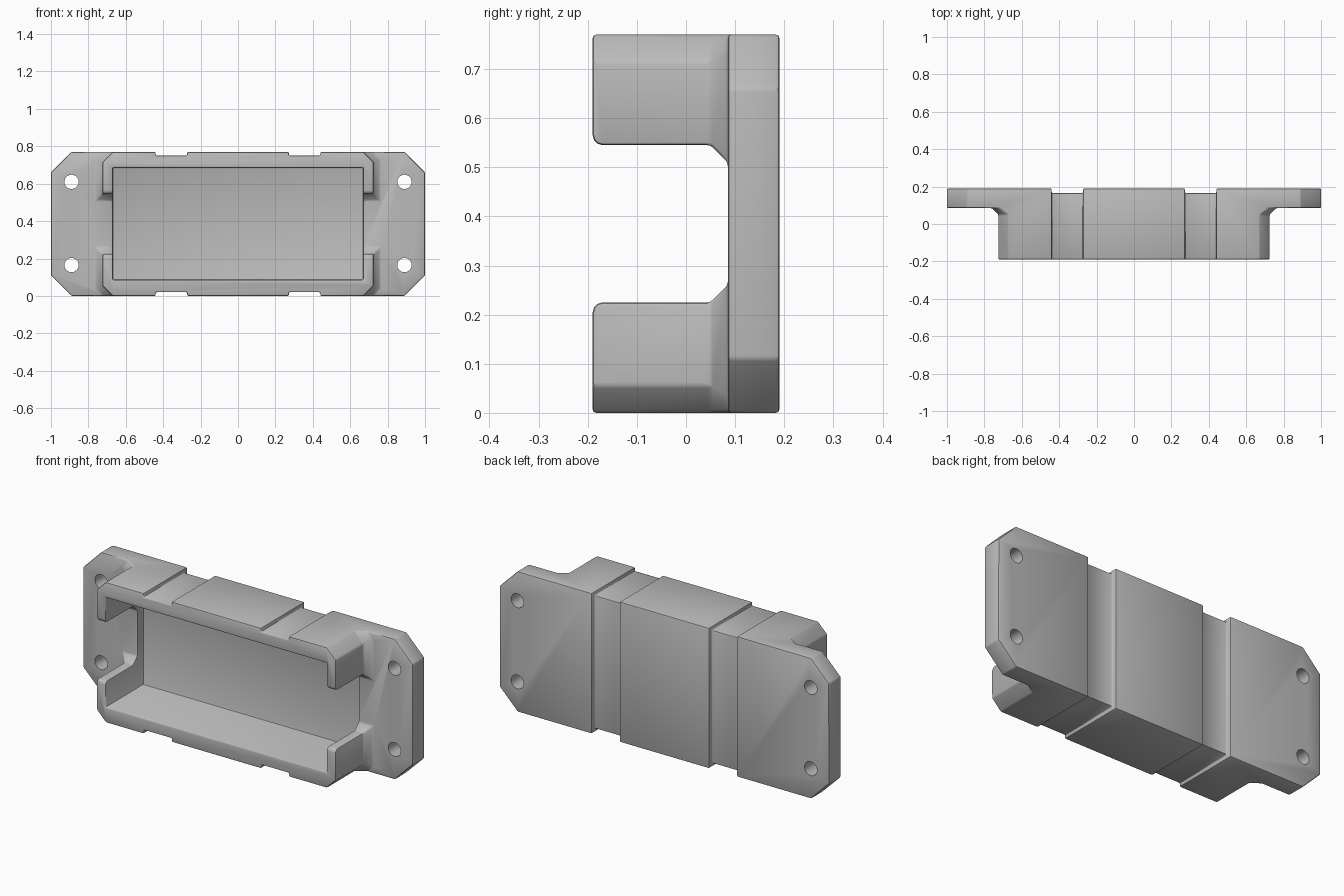
import bpy, bmesh, math
from mathutils import Vector

cube = bpy.data.objects.get("Cube")
if cube:
    bpy.data.objects.remove(cube)

H = 0.77           # overall height
BACK = 0.19        # back face
FACE = 0.085       # front face of the mounting plate

grey = bpy.data.materials.new("light_grey")
grey.use_nodes = True
GREY = (0.5, 0.5, 0.5, 1)
grey.diffuse_color = GREY
grey.node_tree.nodes["Principled BSDF"].inputs["Base Color"].default_value = GREY


def loft(name, rings):
    """Skin a solid through rings of equal point count."""
    bm = bmesh.new()
    loops = [[bm.verts.new(p) for p in ring] for ring in rings]
    n = len(loops[0])
    for a, b in zip(loops, loops[1:]):
        for i in range(n):
            j = (i + 1) % n
            bm.faces.new((a[i], a[j], b[j], b[i]))
    bm.faces.new(loops[0])
    bm.faces.new(loops[-1])
    bmesh.ops.recalc_face_normals(bm, faces=bm.faces)
    mesh = bpy.data.meshes.new(name)
    bm.to_mesh(mesh)
    bm.free()
    mesh.materials.append(grey)
    obj = bpy.data.objects.new(name, mesh)
    bpy.context.collection.objects.link(obj)
    return obj


def prism_y(name, outline, y0, y1):
    return loft(name, [[(x, y, z) for x, z in outline] for y in (y0, y1)])


def prism_x(name, outline, x0, x1):
    return loft(name, [[(x, y, z) for y, z in outline] for x in (x0, x1)])


def combine(target, tool, operation):
    """Boolean the tool into the target and discard the tool."""
    mod = target.modifiers.new("cut", 'BOOLEAN')
    mod.operation, mod.object, mod.solver = operation, tool, 'EXACT'
    bpy.context.view_layer.objects.active = target
    bpy.ops.object.modifier_apply(modifier=mod.name)
    bpy.data.objects.remove(tool)


def flip(points):
    return [(x, y, H - z) for x, y, z in points]


# Mounting plate with chamfered corners
c = 0.11
quarter = [(1, c), (1 - c, 0)]
plate = [(1, H - c), (1, c), (1 - c, 0), (c - 1, 0),
         (-1, c), (-1, H - c), (c - 1, H), (1 - c, H)]
body = prism_y("mounting_frame", plate, FACE, BACK)


# Bracket halves: rounded at the front, flared where they meet the plate
def bracket_ring(y, half, end):
    right = [(half, end), (half, half - 0.67), (0.67, 0)]
    if half > 0.73:
        right = [(half, end), (half, 0.04), (half - 0.04, 0)]
    left = [(-x, z) for x, z in reversed(right)]
    return [(x, y, z) for x, z in right + left]


rings = [bracket_ring(*r) for r in (
    (-0.19, 0.725, 0.205), (-0.187, 0.725, 0.215), (-0.18, 0.725, 0.222),
    (-0.17, 0.725, 0.225), (0.05, 0.725, 0.225),
    (FACE, 0.76, 0.26), (0.12, 0.76, 0.26))]
combine(body, loft("lower_bracket", rings), 'UNION')
combine(body, loft("upper_bracket", [flip(r) for r in rings]), 'UNION')

# Rectangular cavity sunk slightly into the plate
w, z0, z1 = 0.67, 0.085, 0.685
combine(body, prism_y("cavity", [(-w, z0), (w, z0), (w, z1), (-w, z1)], -0.4, 0.135),
        'DIFFERENCE')

# Strap grooves running over the top, back and bottom
d, g = 0.02, BACK - 0.025
strap = [(-0.3, H - d), (g, H - d), (g, d), (-0.3, d),
         (-0.3, -0.1), (0.3, -0.1), (0.3, 0.9), (-0.3, 0.9)]
for a, b in ((0.272, 0.44), (-0.44, -0.272)):
    combine(body, prism_x("strap_groove", strap, a, b), 'DIFFERENCE')

# Merge coplanar leftovers, then soften the edges
bm = bmesh.new()
bm.from_mesh(body.data)
bmesh.ops.remove_doubles(bm, verts=bm.verts, dist=0.0002)
bmesh.ops.dissolve_limit(bm, angle_limit=0.02, verts=bm.verts, edges=bm.edges)
bm.to_mesh(body.data)
bm.free()

bevel = body.modifiers.new("soft_edges", 'BEVEL')
bevel.width, bevel.segments = 0.007, 2
bevel.limit_method, bevel.angle_limit = 'ANGLE', math.radians(35)
bpy.context.view_layer.objects.active = body
bpy.ops.object.modifier_apply(modifier=bevel.name)

# Screw holes
for x in (-0.89, 0.89):
    for z in (0.165, 0.61):
        ring = [(x + 0.038 * math.cos(t * math.tau / 32),
                 z + 0.038 * math.sin(t * math.tau / 32)) for t in range(32)]
        combine(body, prism_y("screw_hole", ring, 0, 0.3), 'DIFFERENCE')

bpy.ops.object.select_all(action='DESELECT')
body.select_set(True)
bpy.context.view_layer.objects.active = body
bpy.ops.object.shade_smooth_by_angle(angle=math.radians(35))
